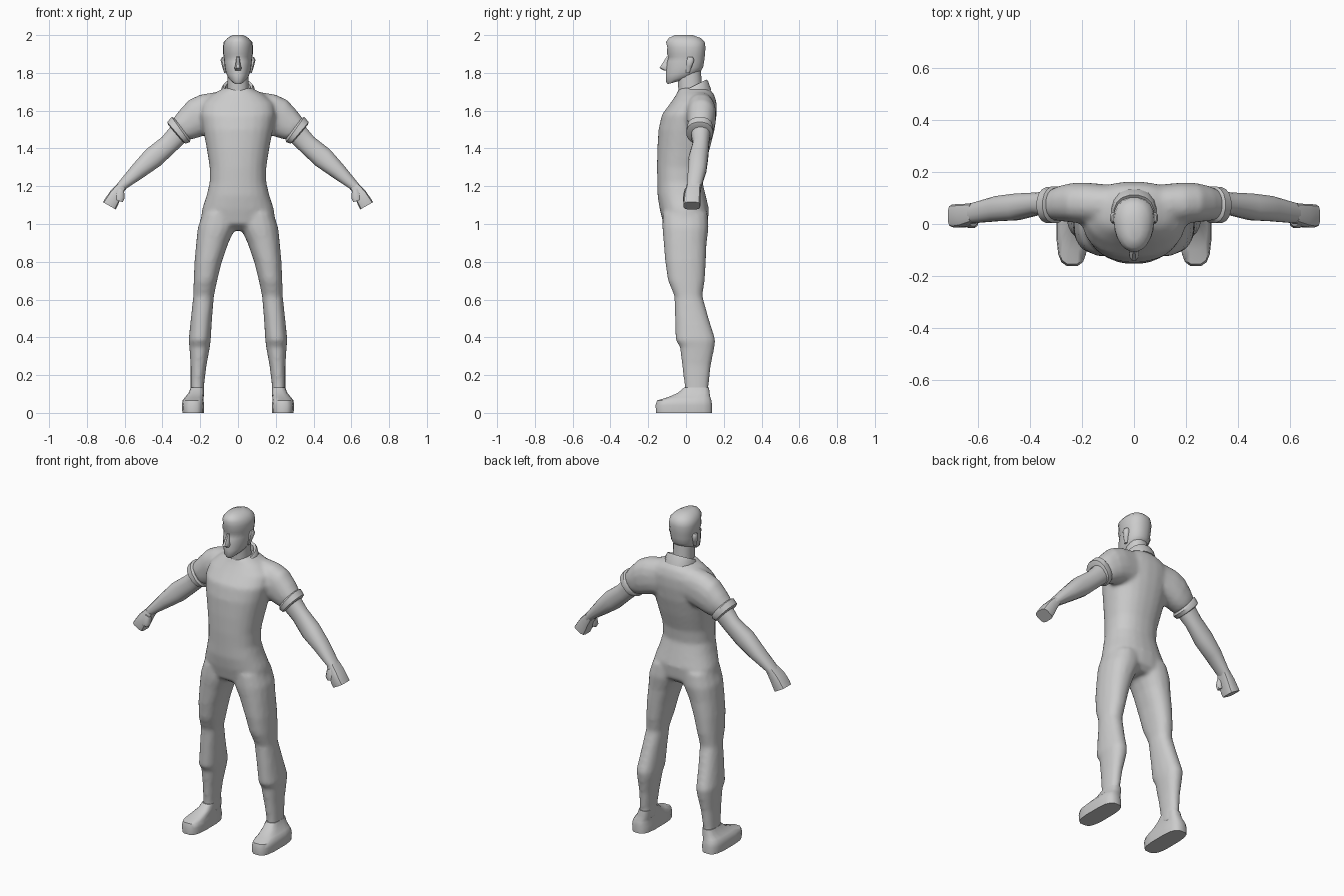
import bpy, bmesh, math
from mathutils import Vector


def power(t, e):
    return math.copysign(abs(t) ** (2 / e), t)


def loft(bm, rings, sides=16, e=2.3, taper=0.0, mirror=False, closed=False):
    """Skin rings given as (xa, za, xb, zb, y_front, y_back, tilt): two opposite
    edge points in the xz plane, a depth range, and an optional back-up tilt."""
    for sx in ((1, -1) if mirror else (1,)):
        loops = []
        for xa, za, xb, zb, yf, yb, *t in rings:
            c = Vector(((xa + xb) / 2, (yf + yb) / 2, (za + zb) / 2))
            u = Vector(((xb - xa) / 2, 0, (zb - za) / 2))
            v = Vector((0, (yb - yf) / 2, t[0] if t else 0))
            loop = []
            for i in range(sides):
                a = 2 * math.pi * (i + 0.5) / sides
                s = power(math.sin(a), e)
                p = c + u * power(math.cos(a), e) * (1 + taper * s) + v * s
                loop.append(bm.verts.new((p.x * sx, p.y, p.z)))
            loops.append(loop)
        pairs = list(zip(loops, loops[1:]))
        if closed:
            pairs.append((loops[-1], loops[0]))
        else:
            bm.faces.new(loops[0])
            bm.faces.new(loops[-1])
        for p, q in pairs:
            for i in range(sides):
                j = (i + 1) % sides
                bm.faces.new((p[i], p[j], q[j], q[i]))


def level(rows):
    """Centred horizontal rings from (z, half_width, y_front, y_back, tilt)."""
    return [(-h, z, h, z, yf, yb, *t) for z, h, yf, yb, *t in rows]


def limb(rows):
    """Horizontal rings off centre from (z, x_inner, x_outer, y_front, y_back)."""
    return [(xi, z, xo, z, yf, yb) for z, xi, xo, yf, yb in rows]


def finish(name, bm, angle=50):
    bmesh.ops.recalc_face_normals(bm, faces=bm.faces)
    me = bpy.data.meshes.new(name)
    bm.to_mesh(me)
    bm.free()
    me.shade_smooth()
    me.set_sharp_from_angle(angle=math.radians(angle))
    ob = bpy.data.objects.new(name, me)
    bpy.context.scene.collection.objects.link(ob)
    return ob


def part(name, rings, angle=50, **kw):
    bm = bmesh.new()
    loft(bm, rings, **kw)
    return finish(name, bm, angle)


# Clothed body: torso, trouser legs and short sleeves blended into one skin
bm = bmesh.new()
loft(bm, level([
    (0.965, 0.10, -0.07, 0.08), (1.00, 0.20, -0.12, 0.115),
    (1.08, 0.19, -0.14, 0.122), (1.15, 0.167, -0.151, 0.105),
    (1.22, 0.15, -0.152, 0.088), (1.30, 0.15, -0.154, 0.097),
    (1.40, 0.166, -0.152, 0.127), (1.50, 0.186, -0.146, 0.152),
    (1.58, 0.20, -0.128, 0.163), (1.64, 0.19, -0.083, 0.163),
    (1.685, 0.14, -0.052, 0.15), (1.72, 0.075, -0.035, 0.12)]), sides=24)
loft(bm, limb([
    (1.06, 0.01, 0.187, -0.125, 0.115), (0.98, 0.012, 0.214, -0.126, 0.121),
    (0.90, 0.05, 0.222, -0.119, 0.11), (0.80, 0.085, 0.231, -0.111, 0.106),
    (0.70, 0.11, 0.235, -0.096, 0.10), (0.62, 0.127, 0.237, -0.062, 0.087),
    (0.50, 0.137, 0.25, -0.059, 0.121), (0.385, 0.144, 0.262, -0.056, 0.157),
    (0.35, 0.148, 0.258, -0.033, 0.152), (0.25, 0.167, 0.251, -0.021, 0.132),
    (0.15, 0.179, 0.251, -0.009, 0.121), (0.08, 0.179, 0.251, -0.006, 0.121)]), mirror=True)
loft(bm, [
    (0.06, 1.49, 0.08, 1.705, 0.0, 0.15), (0.17, 1.47, 0.20, 1.686, 0.0, 0.16),
    (0.20, 1.46, 0.262, 1.656, 0.005, 0.159), (0.235, 1.45, 0.312, 1.60, 0.01, 0.15),
    (0.265, 1.445, 0.352, 1.548, 0.015, 0.135)], mirror=True)
body = finish("clothed_body", bm)
mod = body.modifiers.new("blend", 'REMESH')
mod.mode = 'VOXEL'
mod.voxel_size = 0.012
mod.use_smooth_shade = True
mod = body.modifiers.new("soften", 'SMOOTH')
mod.factor = 0.5
mod.iterations = 5

# Flared sleeve cuffs
part("sleeve_cuffs", [
    (0.25, 1.445, 0.338, 1.562, 0.012, 0.14), (0.255, 1.432, 0.352, 1.568, 0.003, 0.145),
    (0.277, 1.425, 0.375, 1.54, 0.002, 0.143), (0.29, 1.432, 0.37, 1.525, 0.015, 0.13)],
    angle=35, mirror=True)

# Bare forearms
part("forearms", [
    (0.27, 1.44, 0.35, 1.525, 0.025, 0.13), (0.332, 1.382, 0.402, 1.462, 0.035, 0.122),
    (0.41, 1.308, 0.488, 1.395, 0.014, 0.118), (0.495, 1.25, 0.56, 1.312, 0.01, 0.108),
    (0.592, 1.186, 0.636, 1.218, 0.003, 0.083), (0.605, 1.17, 0.65, 1.20, 0.003, 0.08)],
    mirror=True)

# Fists and thumbs
part("fists", [
    (0.594, 1.186, 0.636, 1.216, 0.004, 0.08), (0.617, 1.142, 0.676, 1.175, -0.01, 0.078),
    (0.635, 1.10, 0.702, 1.138, -0.015, 0.077), (0.647, 1.077, 0.716, 1.116, -0.013, 0.076)],
    angle=40, e=4, sides=12, mirror=True)
part("thumbs", [
    (0.602, 1.175, 0.635, 1.19, -0.008, 0.03), (0.598, 1.135, 0.65, 1.16, -0.017, 0.025),
    (0.61, 1.115, 0.65, 1.13, -0.016, 0.018)], sides=8, mirror=True)

# Shoes
part("shoes", limb([
    (0.0, 0.18, 0.295, -0.16, 0.14), (0.04, 0.178, 0.298, -0.163, 0.14),
    (0.066, 0.182, 0.294, -0.155, 0.136), (0.082, 0.182, 0.282, -0.10, 0.13),
    (0.105, 0.18, 0.262, -0.045, 0.126), (0.135, 0.181, 0.251, -0.01, 0.122)]),
    angle=40, e=3.2, mirror=True)

# Neck and folded collar
part("neck", level([(1.64, 0.06, -0.035, 0.09, 0.02), (1.70, 0.058, -0.04, 0.085, 0.02),
                    (1.80, 0.056, -0.045, 0.08, 0.02)]))
part("collar", level([
    (1.68, 0.092, -0.06, 0.135, 0.03), (1.718, 0.087, -0.045, 0.12, 0.035),
    (1.73, 0.078, -0.035, 0.112, 0.036), (1.722, 0.066, -0.03, 0.10, 0.034),
    (1.67, 0.066, -0.03, 0.10, 0.03)]), angle=35, closed=True)

# Head with jaw, brow and cropped hair outline
part("head", level([
    (1.755, 0.03, -0.098, 0.01, 0.015), (1.775, 0.053, -0.108, 0.062, 0.02),
    (1.80, 0.064, -0.107, 0.081, 0.012), (1.83, 0.07, -0.106, 0.092),
    (1.86, 0.073, -0.10, 0.097), (1.885, 0.075, -0.093, 0.10),
    (1.90, 0.078, -0.103, 0.102), (1.935, 0.079, -0.10, 0.104),
    (1.963, 0.075, -0.107, 0.10), (1.985, 0.055, -0.092, 0.078),
    (2.0, 0.028, -0.06, 0.035)]), taper=0.12, sides=20, e=2.2)

# Nose and ears
part("nose", level([(1.888, 0.008, -0.102, -0.07), (1.845, 0.014, -0.13, -0.08),
                    (1.826, 0.02, -0.142, -0.08), (1.812, 0.015, -0.118, -0.08)]), sides=8)
part("ears", limb([
    (1.80, 0.06, 0.074, 0.0, 0.018), (1.835, 0.06, 0.085, 0.0, 0.033),
    (1.868, 0.064, 0.094, 0.002, 0.045), (1.883, 0.066, 0.086, 0.008, 0.038)]),
    sides=8, mirror=True)
